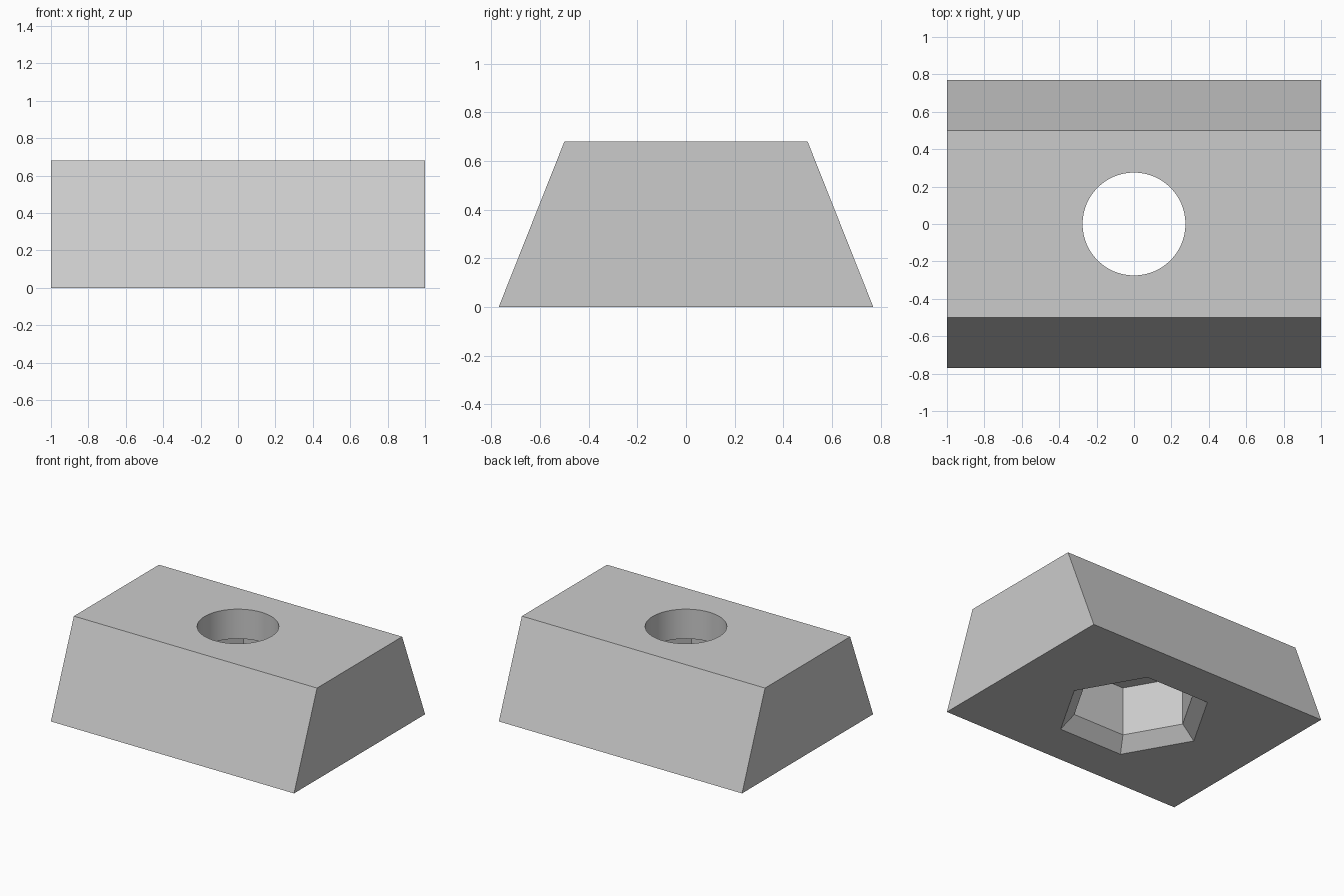
import bpy, bmesh, math

cube = bpy.data.objects.get("Cube")
if cube:
    bpy.data.objects.remove(cube, do_unlink=True)

grey = bpy.data.materials.new("plain grey")
grey.use_nodes = True
colour = (0.6, 0.6, 0.6, 1)
grey.diffuse_color = colour
grey.node_tree.nodes["Principled BSDF"].inputs["Base Color"].default_value = colour


def loft(name, rings):
    """Closed solid through a stack of rings with equal point counts."""
    bm = bmesh.new()
    loops = [[bm.verts.new(p) for p in ring] for ring in rings]
    for a, b in zip(loops, loops[1:]):
        for i in range(len(a)):
            j = (i + 1) % len(a)
            bm.faces.new((a[i], a[j], b[j], b[i]))
    bm.faces.new(loops[0][::-1])
    bm.faces.new(loops[-1])
    bmesh.ops.recalc_face_normals(bm, faces=bm.faces)
    mesh = bpy.data.meshes.new(name)
    bm.to_mesh(mesh)
    bm.free()
    mesh.materials.append(grey)
    ob = bpy.data.objects.new(name, mesh)
    bpy.context.collection.objects.link(ob)
    return ob


def ring(sides, radius, z):
    return [(radius * math.cos(math.tau * i / sides),
             radius * math.sin(math.tau * i / sides), z) for i in range(sides)]


# Wedge-sided block
profile = [(-0.77, 0), (0.77, 0), (0.5, 0.68), (-0.5, 0.68)]
block = loft("slot_nut_block", [[(x, y, z) for y, z in profile] for x in (-1, 1)])

# Chamfered hexagonal pocket below, round bore above
pocket = loft("hex_pocket_cutter",
              [ring(6, 0.578, -0.05), ring(6, 0.428, 0.095), ring(6, 0.428, 0.46)])
bore = loft("bore_cutter", [ring(96, 0.275, 0.3), ring(96, 0.275, 0.8)])

bpy.ops.object.select_all(action='DESELECT')
bpy.context.view_layer.objects.active = block
block.select_set(True)
for cutter in (pocket, bore):
    cutter.hide_render = True
    mod = block.modifiers.new("cut", 'BOOLEAN')
    mod.operation = 'DIFFERENCE'
    mod.solver = 'EXACT'
    mod.object = cutter
    bpy.ops.object.modifier_apply(modifier=mod.name)
    bpy.data.objects.remove(cutter, do_unlink=True)

# Smooth the bore wall, keep every other edge sharp
bpy.ops.object.shade_smooth_by_angle(angle=math.radians(25))
